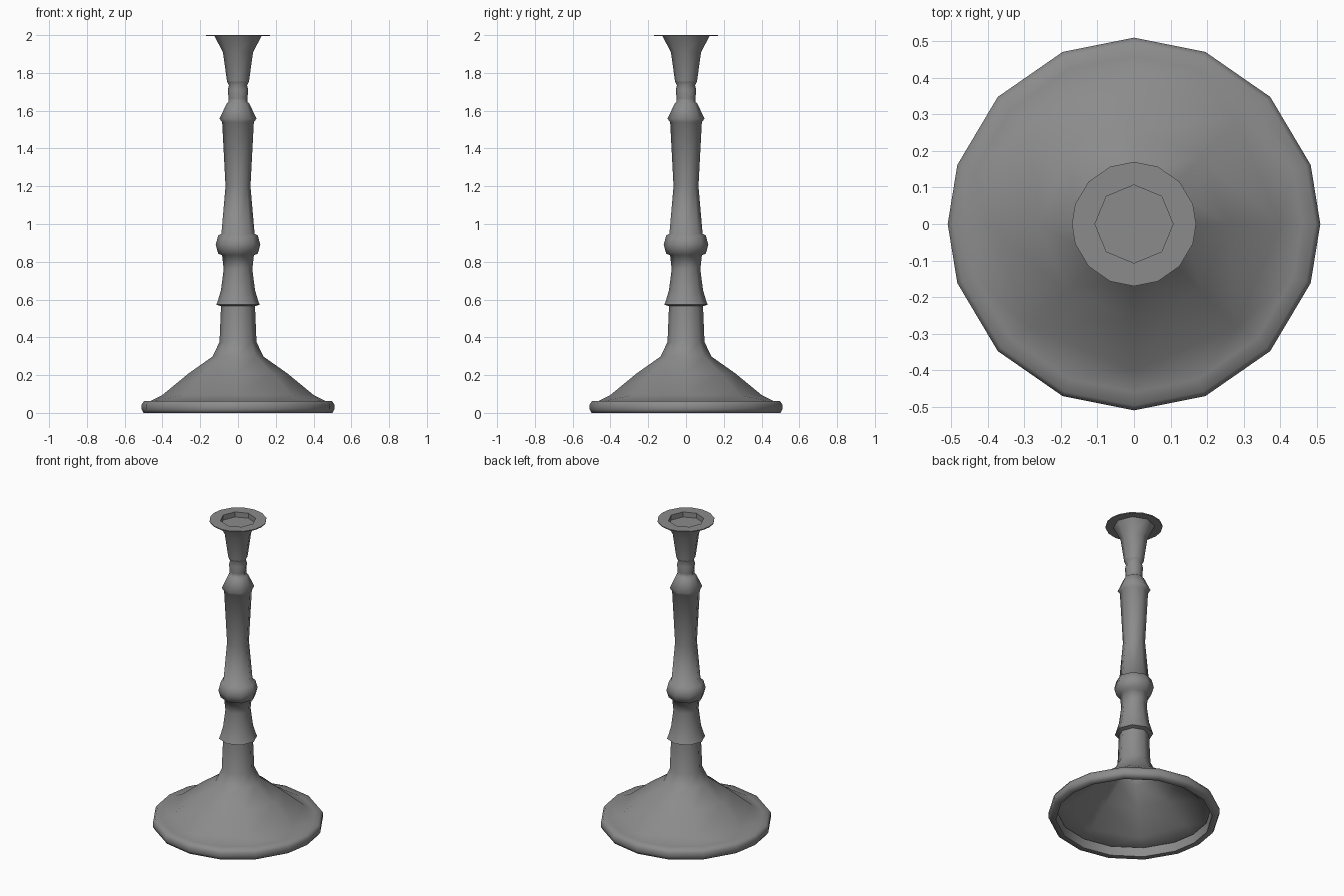
import bpy, bmesh, math

if "Cube" in bpy.data.objects:
    bpy.data.objects.remove(bpy.data.objects["Cube"])

# 16 directions for the rim and plate, 8 for the turned body
QUAD = [0, 18.5, 43, 67.5]
QUAD2 = [90, 112.5, 137, 161.5]
ROUND = [math.radians(a) for a in QUAD + QUAD2 +
         [180 + a for a in QUAD] + [180 + a for a in QUAD2]]
EIGHT = [i * math.pi / 4 for i in range(8)]

grey = bpy.data.materials.new("dark_metal")
grey.diffuse_color = (0.26, 0.26, 0.26, 1)
grey.use_nodes = True
grey.node_tree.nodes["Principled BSDF"].inputs["Base Color"].default_value = grey.diffuse_color


def ring(bm, r, z, angles):
    return [bm.verts.new((r * math.cos(a), r * math.sin(a), z)) for a in angles]


def bridge(bm, lo, hi):
    """Join two rings; a 16-ring below meets an 8-ring above with triangles."""
    n = len(hi)
    for i in range(n):
        j = (i + 1) % n
        if len(lo) == n:
            bm.faces.new((lo[i], lo[j], hi[j], hi[i]))
        else:
            a, b, c = (lo[(2 * i + s) % 16] for s in range(3))
            bm.faces.new((hi[i], a, b))
            bm.faces.new((hi[i], b, hi[j]))
            bm.faces.new((hi[j], b, c))


def finish(name, bm, sharp):
    me = bpy.data.meshes.new(name)
    bm.to_mesh(me)
    bm.free()
    me.materials.append(grey)
    ob = bpy.data.objects.new(name, me)
    bpy.context.collection.objects.link(ob)
    bpy.ops.object.select_all(action='DESELECT')
    ob.select_set(True)
    bpy.context.view_layer.objects.active = ob
    bpy.ops.object.shade_smooth_by_angle(angle=math.radians(sharp))


def lathe(name, wide, narrow, sharp, cap=False):
    """Spin (radius, z) points: the wide ones with 16 sides, the narrow with 8."""
    bm = bmesh.new()
    rings = [ring(bm, r, z, ROUND) for r, z in wide]
    rings += [ring(bm, r, z, EIGHT) for r, z in narrow]
    for lo, hi in zip(rings, rings[1:]):
        bridge(bm, lo, hi)
    if cap:
        bm.faces.new(rings[-1])
    finish(name, bm, sharp)


# Hollow foot: rounded 16-sided rim flowing into an eight-sided dome
lathe("foot",
      [(0.46, 0.058), (0.465, 0.0), (0.5, 0.0), (0.51, 0.018),
       (0.51, 0.045), (0.497, 0.064), (0.46, 0.064)],
      [(0.40, 0.095), (0.26, 0.21), (0.135, 0.298), (0.098, 0.375), (0.09, 0.565)],
      80)

# Turned stem with collar, bead, waisted shaft and neck
lathe("stem", [],
      [(0.09, 0.565), (0.115, 0.573), (0.108, 0.59), (0.09, 0.65),
       (0.076, 0.76), (0.084, 0.835), (0.105, 0.843), (0.118, 0.89),
       (0.105, 0.94), (0.088, 0.948), (0.066, 1.2), (0.084, 1.54),
       (0.098, 1.557), (0.06, 1.638), (0.05, 1.645), (0.05, 1.665),
       (0.054, 1.71), (0.048, 1.735), (0.058, 1.755)], 85)

# Flared candle cup
lathe("candle_cup", [], [(0.058, 1.755), (0.08, 1.91), (0.124, 1.994)], 60)

# Underside of the drip plate
bm = bmesh.new()
bridge(bm, ring(bm, 0.17, 1.994, ROUND), ring(bm, 0.107, 1.994, EIGHT))
bmesh.ops.reverse_faces(bm, faces=bm.faces[:])
finish("drip_plate_underside", bm, 30)

# Drip plate edge and top, dropping into the shallow eight-sided socket
lathe("drip_plate", [(0.17, 1.994), (0.17, 2.0)],
      [(0.107, 2.0), (0.107, 1.967)], 30, cap=True)
